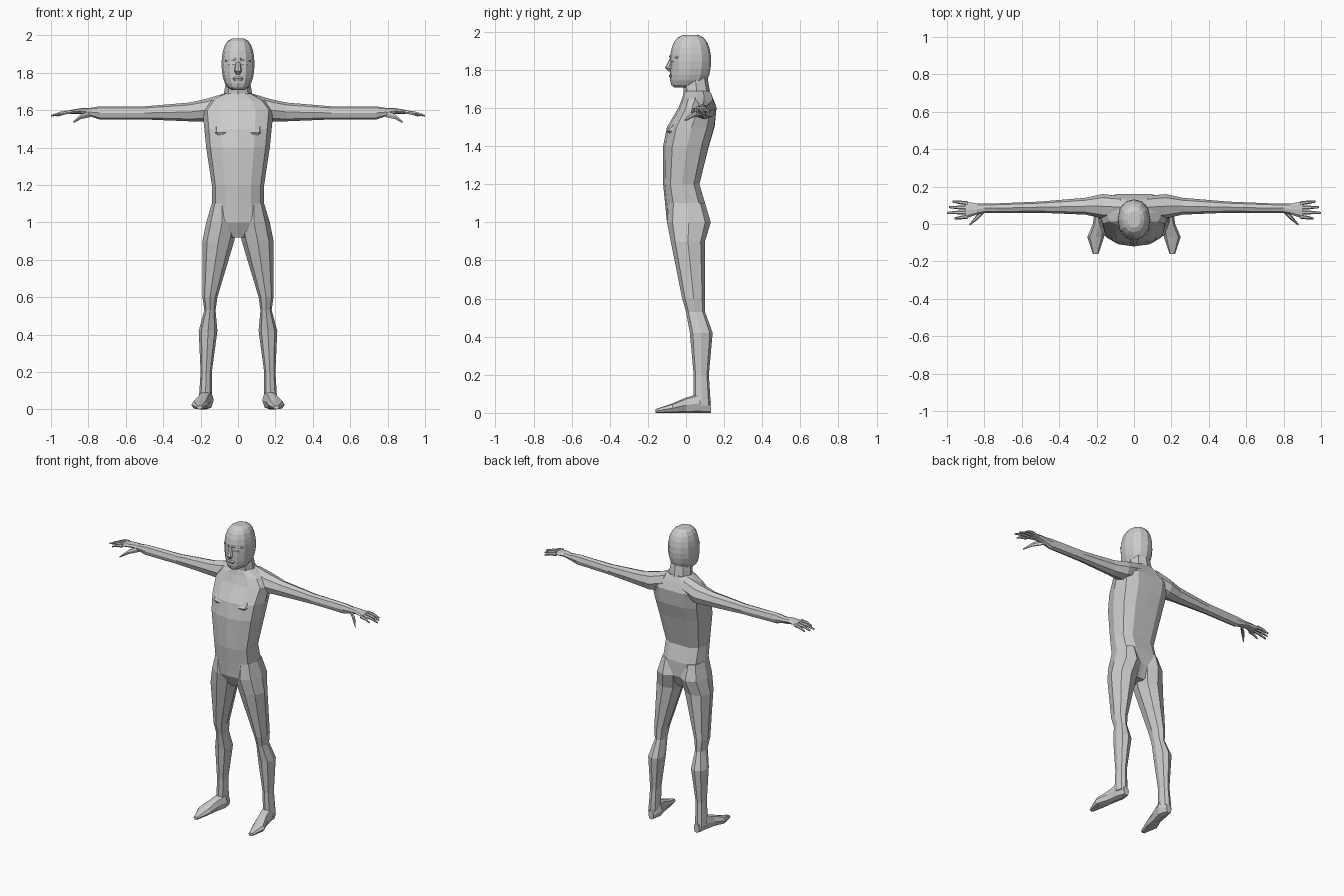
import bpy
import bmesh
from math import cos, sin, pi, radians, copysign

default_cube = bpy.data.objects.get("Cube")
if default_cube:
    bpy.data.objects.remove(default_cube)

# One plain material for the whole figure
skin = bpy.data.materials.new("plain_grey")
skin.use_nodes = True
skin.diffuse_color = (0.6, 0.6, 0.6, 1)
shader = skin.node_tree.nodes["Principled BSDF"]
shader.inputs["Base Color"].default_value = skin.diffuse_color


def oval_point(angle, low_a, high_a, low_b, high_b, squareness):
    """Point on a rounded cross-section that fills the given bounds."""
    across = cos(angle)
    along = copysign(abs(sin(angle)) ** squareness, sin(angle))
    middle_a, middle_b = (low_a + high_a) / 2, (low_b + high_b) / 2
    return (middle_a + across * (high_a - low_a) / 2,
            middle_b + along * (high_b - low_b) / 2)


def place(axis, position, a, b, side):
    """Put a cross-section point into space for the chosen loft axis."""
    if axis == "x":
        return (position * side, a, b)
    if axis == "y":
        return (a * side, position, b)
    return (a * side, b, position)


def loft(name, axis, sections, sides=8, side=1, squareness=0.85, groove=0):
    """Skin a row of sections: position along axis, then bounds across it."""
    bm = bmesh.new()
    loops = []
    for position, *bounds in sections:
        loop = []
        for i in range(sides):
            a, b = oval_point(2 * pi * i / sides, *bounds, squareness)
            if i == sides // 4:
                b -= groove
            loop.append(bm.verts.new(place(axis, position, a, b, side)))
        loops.append(loop)
    for lower, upper in zip(loops, loops[1:]):
        for i in range(sides):
            bm.faces.new((lower[i - 1], lower[i], upper[i], upper[i - 1]))
    bm.faces.new(loops[0])
    bm.faces.new(loops[-1])
    bmesh.ops.recalc_face_normals(bm, faces=bm.faces)
    mesh = bpy.data.meshes.new(name)
    bm.to_mesh(mesh)
    bm.free()
    mesh.materials.append(skin)
    part = bpy.data.objects.new(name, mesh)
    bpy.context.scene.collection.objects.link(part)


def pair(name, axis, sections, **options):
    """Build a part on the left and its mirror image on the right."""
    loft("left_" + name, axis, sections, side=1, **options)
    loft("right_" + name, axis, sections, side=-1, **options)


def centred(rows):
    """Sections from rows of height, half width, front and back."""
    return [(height, -half, half, front, back) for height, half, front, back in rows]


# Torso with a shallow spine groove
loft("torso", "z", centred([
    (0.92, 0.04, -0.06, 0.07),
    (1, 0.15, -0.1, 0.11),
    (1.1, 0.14, -0.11, 0.11),
    (1.2, 0.14, -0.12, 0.08),
    (1.4, 0.17, -0.12, 0.13),
    (1.5, 0.18, -0.1, 0.16),
    (1.6, 0.19, -0.04, 0.17),
    (1.65, 0.15, -0.02, 0.15),
    (1.69, 0.07, -0.01, 0.13),
]), sides=12, squareness=0.7, groove=0.01)

pair("chest_muscle", "z", [
    (1.46, 0.05, 0.11, -0.09, -0.03),
    (1.48, 0.03, 0.13, -0.1, -0.02),
    (1.58, 0.05, 0.13, -0.03, 0.03),
])

# Neck
loft("neck", "z", centred([(1.66, 0.08, -0.01, 0.13), (1.78, 0.06, -0.02, 0.11)]))

# Head: an egg whose lower half keeps its depth and moves forward to form the jaw
head_rows = []
for step in range(-5, 6):
    tilt = radians(step * 15.5)
    half_width = 0.088 * cos(tilt) ** 0.6
    depth = 0.108 * cos(tilt) ** (0.3 if step < 0 else 0.6)
    middle = 0.024 - (0.02 * sin(tilt) ** 2 if step < 0 else 0)
    head_rows.append((1.845 + 0.14 * sin(tilt), half_width, middle - depth, middle + depth))
loft("head", "z", centred(head_rows), sides=12)

# Face details
loft("nose", "z", centred([
    (1.87, 0.01, -0.08, -0.06),
    (1.81, 0.02, -0.11, -0.07),
    (1.79, 0.01, -0.09, -0.07),
]))
loft("mouth", "z", centred([
    (1.75, 0.02, -0.08, -0.06),
    (1.77, 0.03, -0.09, -0.06),
    (1.78, 0.02, -0.08, -0.06),
]))
pair("brow", "x", [
    (0.01, -0.09, -0.06, 1.86, 1.88),
    (0.07, -0.05, -0.04, 1.86, 1.87),
])
pair("eye", "x", [
    (0.02, -0.08, -0.07, 1.84, 1.85),
    (0.05, -0.07, -0.06, 1.84, 1.85),
])

# Arms from inside the shoulders to the knuckles
pair("arm", "x", [
    (0.07, 0.03, 0.15, 1.57, 1.69),
    (0.17, 0.03, 0.16, 1.54, 1.66),
    (0.26, 0.05, 0.14, 1.54, 1.64),
    (0.5, 0.06, 0.12, 1.55, 1.62),
    (0.74, 0.06, 0.11, 1.55, 1.62),
    (0.8, 0.06, 0.11, 1.57, 1.61),
    (0.84, 0.05, 0.11, 1.58, 1.61),
    (0.9, 0.03, 0.12, 1.58, 1.6),
])

# Fingers fan out from the palm and droop toward the tips
fingers = {"index": (0.03, 0.96), "middle": (0.06, 1), "ring": (0.09, 0.99), "little": (0.12, 0.97)}
for name, (tip, reach) in fingers.items():
    root = tip * 0.8 + 0.015
    sections = []
    for along in (0, 0.5, 1):
        y = root + (tip - root) * along
        z = 1.59 - 0.02 * along ** 2
        radius = 0.011 - 0.006 * along ** 2
        x = 0.89 + (reach - 0.89) * along
        sections.append((x, y - radius, y + radius, z - radius, z + radius))
    pair(name + "_finger", "x", sections, sides=6)
pair("thumb", "x", [
    (0.79, 0.07, 0.09, 1.56, 1.6),
    (0.84, 0.02, 0.05, 1.55, 1.58),
    (0.88, -0.01, 0, 1.53, 1.54),
], sides=6)

# Legs from the hips and buttocks to the ankles
pair("leg", "z", [
    (1.1, 0.03, 0.14, -0.09, 0.1),
    (1, 0, 0.17, -0.1, 0.13),
    (0.9, 0.02, 0.19, -0.08, 0.1),
    (0.6, 0.11, 0.19, -0.02, 0.1),
    (0.53, 0.12, 0.18, 0, 0.1),
    (0.42, 0.11, 0.21, 0.02, 0.14),
    (0.2, 0.14, 0.2, 0.04, 0.12),
    (0.04, 0.14, 0.21, 0.04, 0.13),
])

# Feet turned slightly outward, flat on the ground
foot_rows = [
    (0.13, 0.15, 0.19, 0.06),
    (0.07, 0.13, 0.21, 0.1),
    (0, 0.15, 0.22, 0.08),
    (-0.07, 0.16, 0.25, 0.05),
    (-0.16, 0.19, 0.22, 0.02),
]
pair("foot", "y", [(y, inner, outer, 0, top) for y, inner, outer, top in foot_rows], squareness=0.6)
